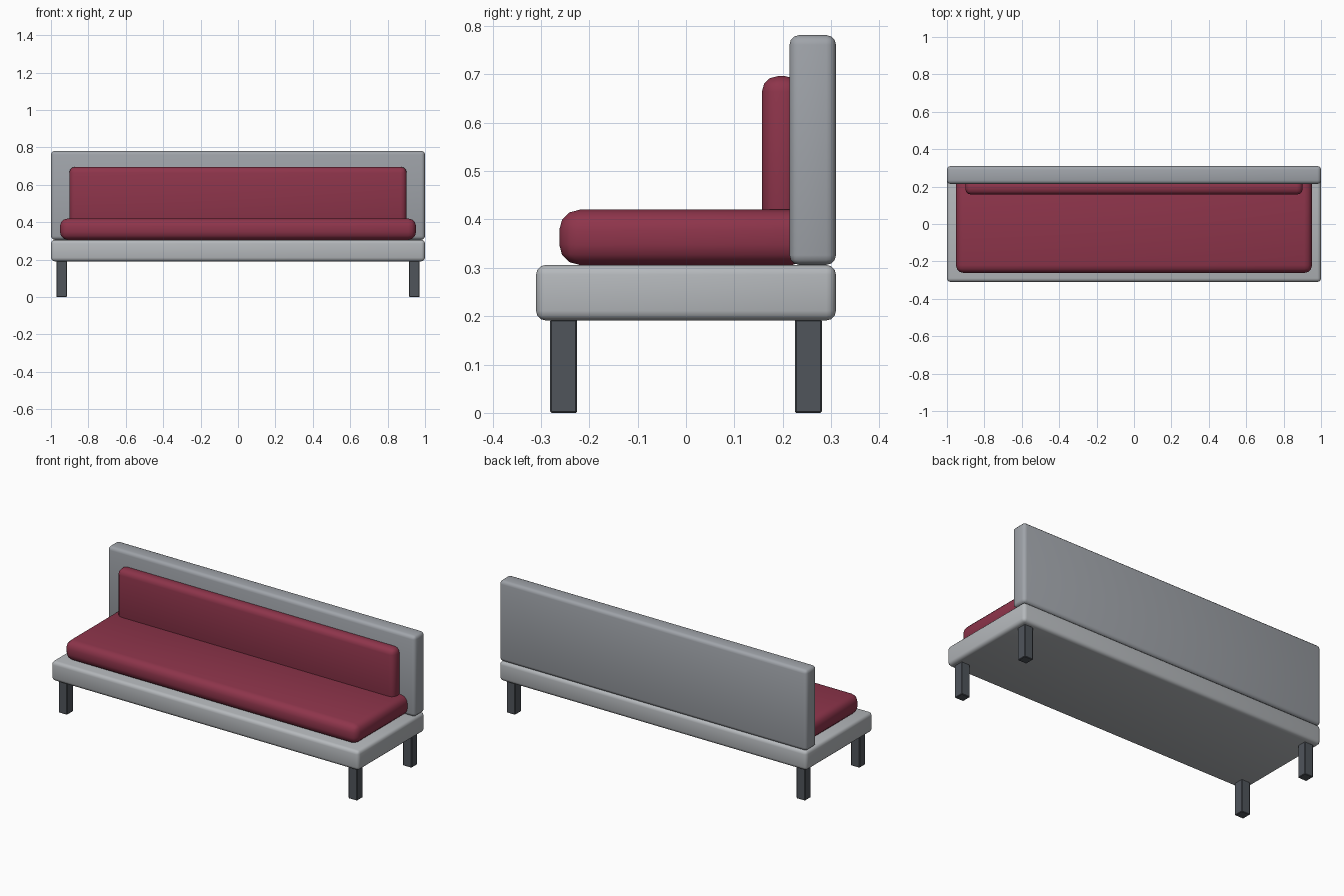
import bpy
import math

if "Cube" in bpy.data.objects:
    bpy.data.objects.remove(bpy.data.objects["Cube"])


def material(name, rgb):
    mat = bpy.data.materials.new(name)
    mat.diffuse_color = (*rgb, 1)
    mat.use_nodes = True
    mat.node_tree.nodes["Principled BSDF"].inputs["Base Color"].default_value = mat.diffuse_color
    return mat


def rounded_box(name, low, high, radius, segments, mat):
    """Box between two corners with rounded edges."""
    centre = [(a + b) / 2 for a, b in zip(low, high)]
    bpy.ops.mesh.primitive_cube_add(size=1, location=centre)
    obj = bpy.context.object
    obj.name = name
    obj.scale = [b - a for a, b in zip(low, high)]
    bpy.ops.object.transform_apply(location=False, rotation=False, scale=True)
    bevel = obj.modifiers.new("rounded_edges", 'BEVEL')
    bevel.width = radius
    bevel.segments = segments
    bpy.ops.object.modifier_apply(modifier=bevel.name)
    bpy.ops.object.shade_smooth_by_angle(angle=math.radians(35))
    obj.data.materials.append(mat)
    return obj


frame_grey = material("frame_grey", (0.46, 0.48, 0.50))
back_grey = material("back_grey", (0.35, 0.37, 0.40))
fabric_red = material("fabric_red", (0.27, 0.035, 0.07))
leg_dark = material("leg_dark", (0.08, 0.09, 0.105))

# Frame: base slab and upright back panel
rounded_box("base", (-1, -0.31, 0.191), (1, 0.31, 0.306), 0.02, 3, frame_grey)
rounded_box("back_panel", (-1, 0.214, 0.306), (1, 0.31, 0.781), 0.02, 3, back_grey)

# Cushions, tucked slightly into the back panel and each other
rounded_box("seat_cushion", (-0.952, -0.262, 0.306), (0.952, 0.262, 0.42), 0.042, 3, fabric_red)
rounded_box("back_cushion", (-0.902, 0.157, 0.38), (0.902, 0.238, 0.696), 0.032, 3, fabric_red)

# Four square legs
for x_name, x in (("left", -0.943), ("right", 0.943)):
    for y_name, y in (("front", -0.253), ("back", 0.253)):
        rounded_box(f"{y_name}_{x_name}_leg", (x - 0.028, y - 0.028, 0),
                    (x + 0.028, y + 0.028, 0.193), 0.003, 1, leg_dark)
